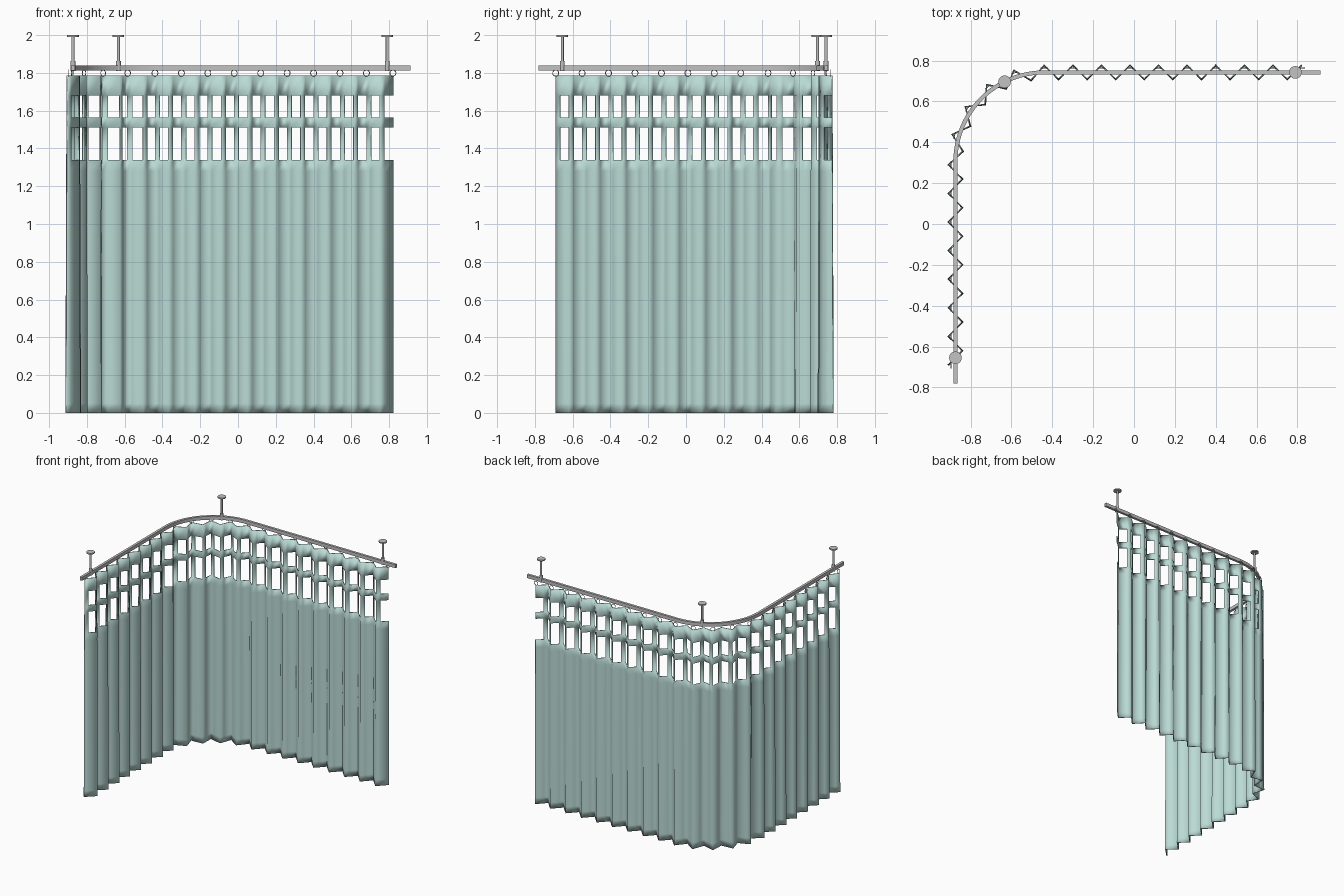
import bpy, bmesh, math
from mathutils import Vector, Matrix

cube = bpy.data.objects.get("Cube")
if cube:
    bpy.data.objects.remove(cube, do_unlink=True)


def material(name, color):
    m = bpy.data.materials.new(name)
    m.use_nodes = True
    m.diffuse_color = color
    m.node_tree.nodes["Principled BSDF"].inputs["Base Color"].default_value = color
    return m


fabric = material("pale teal fabric", (0.49, 0.70, 0.66, 1))
metal = material("grey metal", (0.54, 0.54, 0.55, 1))


def finish(bm, name, mat):
    bmesh.ops.recalc_face_normals(bm, faces=bm.faces)
    me = bpy.data.meshes.new(name)
    bm.to_mesh(me)
    bm.free()
    me.materials.append(mat)
    ob = bpy.data.objects.new(name, me)
    bpy.context.collection.objects.link(ob)
    return ob


# Rail path: straight, quarter bend, straight
RAIL_X, RAIL_Y, RADIUS = -0.874, 0.742, 0.435
START_Y, END_X = -0.78, 0.912
LEG = RAIL_Y - RADIUS - START_Y
BEND = RADIUS * math.pi / 2
TOTAL = LEG + BEND + END_X - (RAIL_X + RADIUS)


def rail_point(s):
    """Position, tangent and outward direction at distance s."""
    if s < LEG:
        return Vector((RAIL_X, START_Y + s, 0)), Vector((0, 1, 0)), Vector((-1, 0, 0))
    if s > LEG + BEND:
        x = RAIL_X + RADIUS + s - LEG - BEND
        return Vector((x, RAIL_Y, 0)), Vector((1, 0, 0)), Vector((0, 1, 0))
    a = math.pi - (s - LEG) / RADIUS
    out = Vector((math.cos(a), math.sin(a), 0))
    centre = Vector((RAIL_X + RADIUS, RAIL_Y - RADIUS, 0))
    return centre + out * RADIUS, Vector((out.y, -out.x, 0)), out


# Rail: rectangular section swept along the path
bm = bmesh.new()
stops = [0] + [LEG + BEND * i / 24 for i in range(25)] + [TOTAL]
rings = []
for s in stops:
    p, _, out = rail_point(s)
    rings.append([bm.verts.new(p + out * o + Vector((0, 0, z)))
                  for o, z in ((-0.01, 1.812), (0.01, 1.812), (0.01, 1.84), (-0.01, 1.84))])
for a, b in zip(rings, rings[1:]):
    for i in range(4):
        j = (i + 1) % 4
        bm.faces.new((a[i], a[j], b[j], b[i]))
bm.faces.new(rings[0])
bm.faces.new(rings[-1])
finish(bm, "curtain_rail", metal)

# Ceiling posts: foot, rod and flange
for n, s in enumerate((0.125, LEG + RADIUS * 1.107, TOTAL - 0.122)):
    p = rail_point(s)[0]
    bm = bmesh.new()
    for r, z0, z1 in ((0.013, 1.81, 1.862), (0.008, 1.85, 1.995), (0.031, 1.99, 2.0)):
        bmesh.ops.create_cone(bm, cap_ends=True, segments=20, radius1=r, radius2=r, depth=z1 - z0,
                              matrix=Matrix.Translation(p + Vector((0, 0, (z0 + z1) / 2))))
    post = finish(bm, f"ceiling_post_{n + 1}", metal)
    bpy.context.view_layer.objects.active = post
    post.select_set(True)
    bpy.ops.object.shade_smooth_by_angle()
    post.select_set(False)

# Curtain: zigzag sheet with two rows of openings, a strip left beside each fold
FOLDS, FIRST, LAST = 42, 0.09, TOTAL - 0.092
STRIP = 0.34
ROWS = [0, 0.05, 0.65, 1.28, 1.34, 1.512, 1.565, 1.68, 1.785]
OPEN_ROWS = (4, 6)


def fold_point(k, z):
    p, _, out = rail_point(FIRST + (LAST - FIRST) * k / FOLDS)
    depth = 0.037 - 0.006 * z / ROWS[-1]
    return p + out * (depth if k % 2 == 0 else -depth) + Vector((0, 0, z))


bm = bmesh.new()
columns = []
for k in range(FOLDS + 1):
    columns.append([bm.verts.new(fold_point(k, z)) for z in ROWS])
    if k < FOLDS:
        columns.append([bm.verts.new(fold_point(k, z).lerp(fold_point(k + 1, z), STRIP))
                        for z in ROWS])
for c, (a, b) in enumerate(zip(columns, columns[1:])):
    for r in range(len(ROWS) - 1):
        if c % 2 == 1 and r in OPEN_ROWS:
            continue
        bm.faces.new((a[r], b[r], b[r + 1], a[r + 1]))
for f in bm.faces:
    f.smooth = True
curtain = finish(bm, "pleated_curtain", fabric)
solid = curtain.modifiers.new("thickness", 'SOLIDIFY')
solid.thickness = 0.006
solid.offset = 0

# Hanging rings: one at every outer fold
bm = bmesh.new()
MAJOR, MINOR, SEG, SIDES = 0.016, 0.0022, 20, 6
for k in range(0, FOLDS + 1, 2):
    p, tan, out = rail_point(FIRST + (LAST - FIRST) * k / FOLDS)
    centre = p + out * 0.022 + Vector((0, 0, 1.799))
    loops = []
    for i in range(SEG):
        a = math.tau * i / SEG
        ray = tan * math.cos(a) + Vector((0, 0, math.sin(a)))
        loops.append([bm.verts.new(centre + ray * (MAJOR + MINOR * math.cos(t)) + out * MINOR * math.sin(t))
                      for t in (math.tau * j / SIDES for j in range(SIDES))])
    for i in range(SEG):
        a, b = loops[i], loops[(i + 1) % SEG]
        for j in range(SIDES):
            m = (j + 1) % SIDES
            bm.faces.new((a[j], a[m], b[m], b[j])).smooth = True
finish(bm, "hanging_rings", metal)
